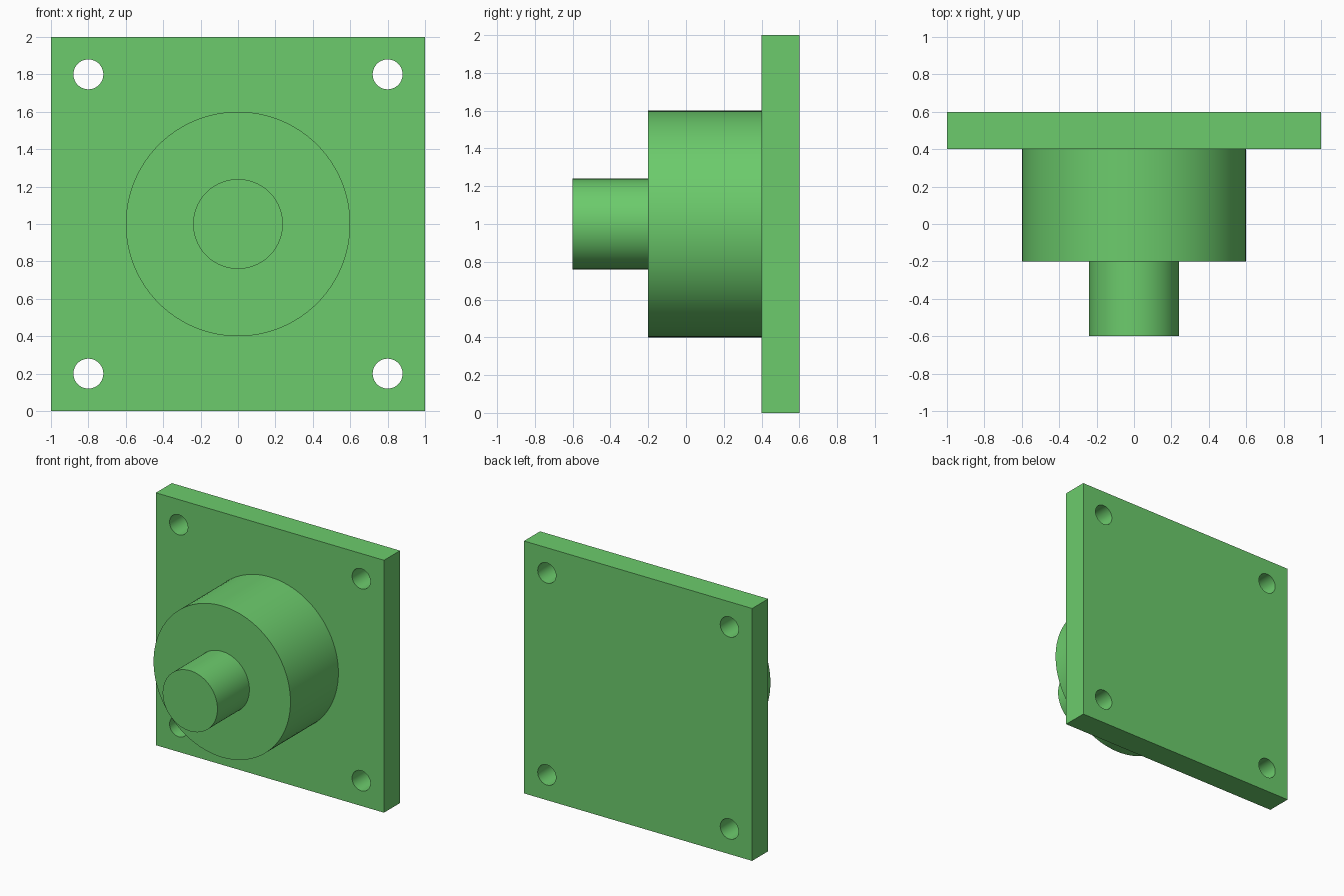
import bpy
from math import radians

default = bpy.data.objects.get("Cube")
if default:
    bpy.data.objects.remove(default, do_unlink=True)

# Single green finish
green = bpy.data.materials.new("green")
green.use_nodes = True
colour = (0.15, 0.6, 0.15, 1)
green.diffuse_color = colour
green.node_tree.nodes["Principled BSDF"].inputs["Base Color"].default_value = colour


def cylinder(name, radius, y_front, y_back, x=0, z=1, sides=96):
    """Cylinder lying along y between two depths."""
    bpy.ops.mesh.primitive_cylinder_add(
        vertices=sides, radius=radius, depth=y_back - y_front,
        location=(x, (y_front + y_back) / 2, z), rotation=(radians(90), 0, 0))
    obj = bpy.context.object
    obj.name = name
    obj.data.materials.append(green)
    return obj


def smooth(obj):
    bpy.ops.object.select_all(action='DESELECT')
    obj.select_set(True)
    bpy.context.view_layer.objects.active = obj
    bpy.ops.object.shade_smooth_by_angle(angle=radians(30))


# Square mounting plate
bpy.ops.mesh.primitive_cube_add(size=1, location=(0, 0.5, 1))
plate = bpy.context.object
plate.name = "mounting_plate"
plate.scale = (2, 0.2, 2)
bpy.ops.object.transform_apply(location=False, rotation=False, scale=True)
plate.data.materials.append(green)

# Bolt holes through the four corners
for x in (-0.8, 0.8):
    for z in (0.2, 1.8):
        cutter = cylinder("hole_cutter", 0.08, 0.3, 0.7, x, z, 48)
        cutter.hide_render = True
        bpy.context.view_layer.objects.active = plate
        cut = plate.modifiers.new("bolt_hole", 'BOOLEAN')
        cut.operation = 'DIFFERENCE'
        cut.solver = 'EXACT'
        cut.object = cutter
        bpy.ops.object.modifier_apply(modifier=cut.name)
        bpy.data.objects.remove(cutter, do_unlink=True)
smooth(plate)

# Wide boss and narrow shaft
smooth(cylinder("boss", 0.6, -0.2, 0.4))
smooth(cylinder("shaft", 0.24, -0.6, -0.2))
